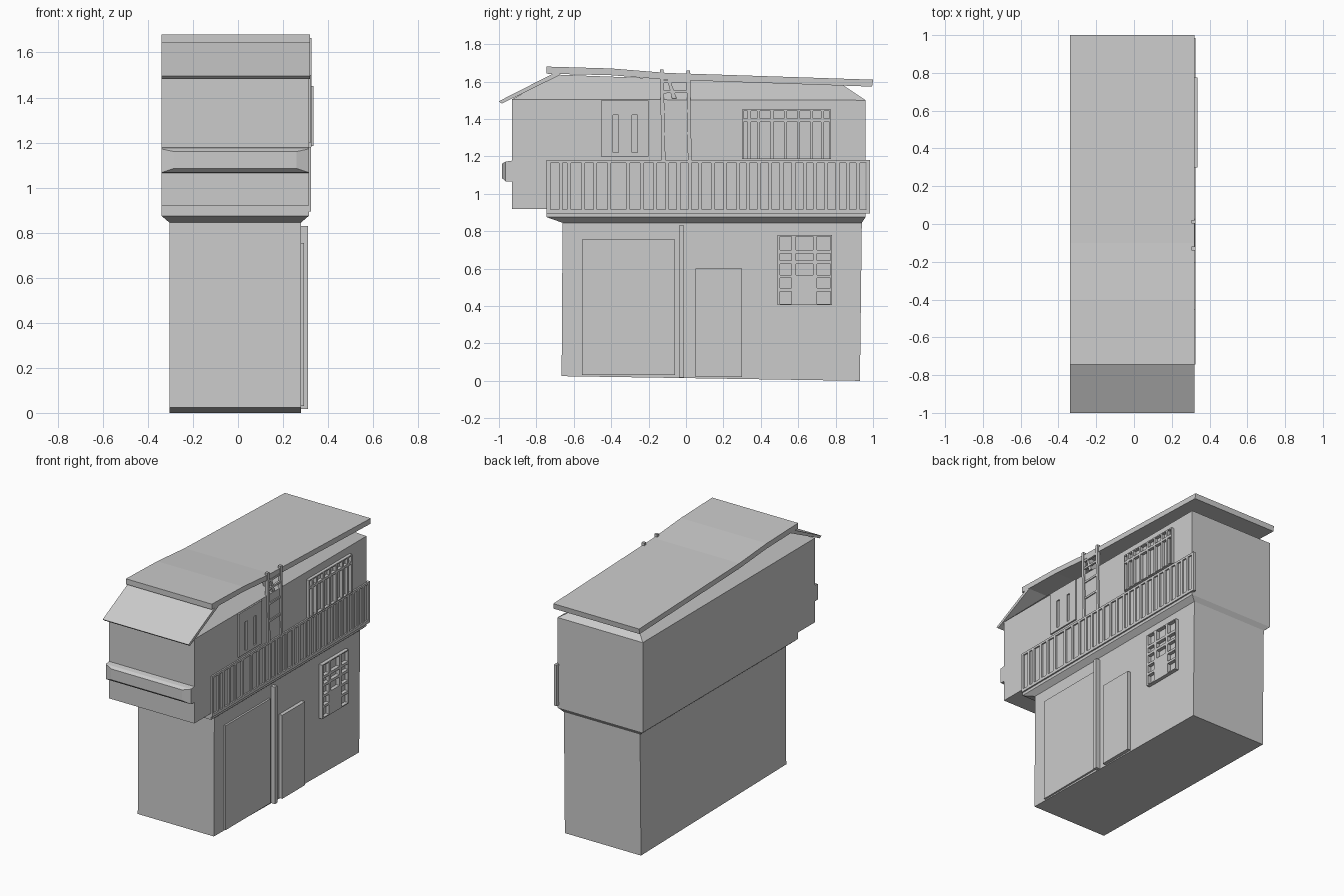
import bpy, bmesh

if "Cube" in bpy.data.objects:
    bpy.data.objects.remove(bpy.data.objects["Cube"])


def mesh_object(name, verts, faces):
    me = bpy.data.meshes.new(name)
    me.from_pydata(verts, [], faces)
    bm = bmesh.new()
    bm.from_mesh(me)
    bmesh.ops.recalc_face_normals(bm, faces=bm.faces)
    bm.to_mesh(me)
    bm.free()
    ob = bpy.data.objects.new(name, me)
    bpy.context.collection.objects.link(ob)
    return ob


def prism(name, profile, x0, x1):
    """Extrude a (y, z) outline along x."""
    n = len(profile)
    verts = [(x, y, z) for x in (x0, x1) for y, z in profile]
    faces = [list(range(n)), list(range(n, 2 * n))]
    faces += [(i, (i + 1) % n, n + (i + 1) % n, n + i) for i in range(n)]
    return mesh_object(name, verts, faces)


def box(name, x0, x1, y0, y1, z0, z1):
    return prism(name, [(y0, z0), (y1, z0), (y1, z1), (y0, z1)], x0, x1)


def loft(name, a, b):
    """Join two four-cornered loops into a solid."""
    sides = [(i, (i + 1) % 4, 4 + (i + 1) % 4, 4 + i) for i in range(4)]
    return mesh_object(name, a + b, [(0, 1, 2, 3), (4, 5, 6, 7)] + sides)


def rect(x0, x1, y0, y1, za, zb=None):
    """Horizontal loop, height za at the front and zb at the back."""
    zb = za if zb is None else zb
    return [(x0, y0, za), (x1, y0, za), (x1, y1, zb), (x0, y1, zb)]


def upright(x0, x1, y, z0, z1):
    return [(x0, y, z0), (x1, y, z0), (x1, y, z1), (x0, y, z1)]


def grille(name, x0, x1, y0, y1, z0, z1, cols, rows, solid=()):
    """Plate with a grid of openings; cols and rows are opening ranges."""
    ys = [y0] + [v for c in cols for v in c] + [y1]
    zs = [z0] + [v for r in rows for v in r] + [z1]
    bm = bmesh.new()
    for i in range(len(ys) - 1):
        for j in range(len(zs) - 1):
            if i % 2 and j % 2 and (i // 2, j // 2) not in solid:
                continue
            bm.faces.new([bm.verts.new((x0, y, z)) for y, z in (
                (ys[i], zs[j]), (ys[i + 1], zs[j]),
                (ys[i + 1], zs[j + 1]), (ys[i], zs[j + 1]))])
    bmesh.ops.remove_doubles(bm, verts=bm.verts, dist=1e-5)
    ext = bmesh.ops.extrude_face_region(bm, geom=bm.faces[:])
    for v in ext["geom"]:
        if isinstance(v, bmesh.types.BMVert):
            v.co.x = x1
    bmesh.ops.recalc_face_normals(bm, faces=bm.faces)
    me = bpy.data.meshes.new(name)
    bm.to_mesh(me)
    bm.free()
    ob = bpy.data.objects.new(name, me)
    bpy.context.collection.objects.link(ob)
    return ob


L, R = -0.34, 0.315      # upper floor sides
LL, LR = -0.305, 0.28    # ground floor sides

# Ground floor and flared ledge above it
prism("ground_floor", [(-.665, .025), (.93, 0), (.94, .845), (-.66, .845)], LL, LR)
loft("ledge", rect(LL, LR, -.66, .94, .845), rect(L, R, -.745, .96, .875))

# Upper floor, overhanging at the front
prism("upper_floor", [(-.93, .92), (-.745, .92), (-.745, .875), (.96, .875),
                      (.96, 1.5), (-.93, 1.505)], L, R)

# Hipped attic
loft("attic", rect(L, R, -.93, .96, 1.505, 1.5),
     rect(L + .14, R - .14, -.69, .84, 1.637, 1.58))

# Main roof and front awning
top = [(-.745, 1.68), (-.40, 1.67), (-.10, 1.646), (1.0, 1.61)]
bottom = [(.995, 1.573), (-.10, 1.61), (-.40, 1.634), (-.745, 1.642)]
prism("roof", top + bottom, L, .32)
prism("awning", [(-1.0, 1.495), (-.985, 1.482), (-.67, 1.637), (-.70, 1.648)], L, .32)

# Front bumper-like sill
loft("front_sill", upright(L, R, -.93, 1.065, 1.177),
     upright(L, R, -.965, 1.067, 1.172))
loft("front_sill_face", upright(L, R, -.965, 1.067, 1.172),
     upright(L + .055, R - .055, -.985, 1.085, 1.16))

# Balcony railing along the right side
bars = [-.735, -.67, -.625, -.55, -.485, -.41, -.31, -.235, -.165, -.10, -.04,
        .02, .075, .145, .21, .28, .33, .39, .45, .51, .575, .635, .69, .75,
        .81, .865, .92, .975]
gaps = [(a + .01, b - .01) for a, b in zip(bars, bars[1:])]
grille("railing", R - .01, .325, -.745, .985, .895, 1.18, gaps, [(.915, 1.165)])

# Upper windows
grille("upper_window", R - .01, .336, .30, .775, 1.185, 1.45,
       [(.307, .33), (.347, .38), (.395, .453), (.467, .525), (.54, .595),
        (.61, .665), (.68, .722), (.738, .766)],
       [(1.19, 1.385), (1.402, 1.442)])
grille("slot_window", R - .01, .325, -.455, -.2, 1.2, 1.5,
       [(-.39, -.362), (-.288, -.26)], [(1.22, 1.42)])

# Ground floor doors, post and window
box("garage_door", LR - .01, .293, -.555, -.06, .03, .755)
box("door", LR - .01, .305, .05, .3, .02, .6)
box("corner_post", LR - .01, .31, -.038, -.01, .018, .83)
grille("lower_window", LR - .01, .305, .49, .78, .405, .78,
       [(.502, .565), (.588, .678), (.70, .773)],
       [(.412, .478), (.495, .55), (.567, .625), (.643, .682), (.70, .773)],
       solid=[(1, 0), (1, 1)])

# Ladder to the roof
for name, yb, yt, zt in (("left", -.12, -.13, 1.665), ("right", .02, .012, 1.66)):
    prism("ladder_rail_" + name, [(yb - .01, 1.18), (yb + .01, 1.18),
                                  (yt + .01, zt), (yt - .01, zt)], .305, .326)
for i, z in enumerate((1.32, 1.44, 1.545, 1.6)):
    prism("ladder_rung_%d" % i, [(-.125, z - .008), (.018, z - .004),
                                 (.018, z + .01), (-.125, z + .006)], .308, .322)
prism("ladder_brace", [(-.075, 1.51), (-.05, 1.51), (-.085, 1.61), (-.1, 1.61)], .25, .318)
